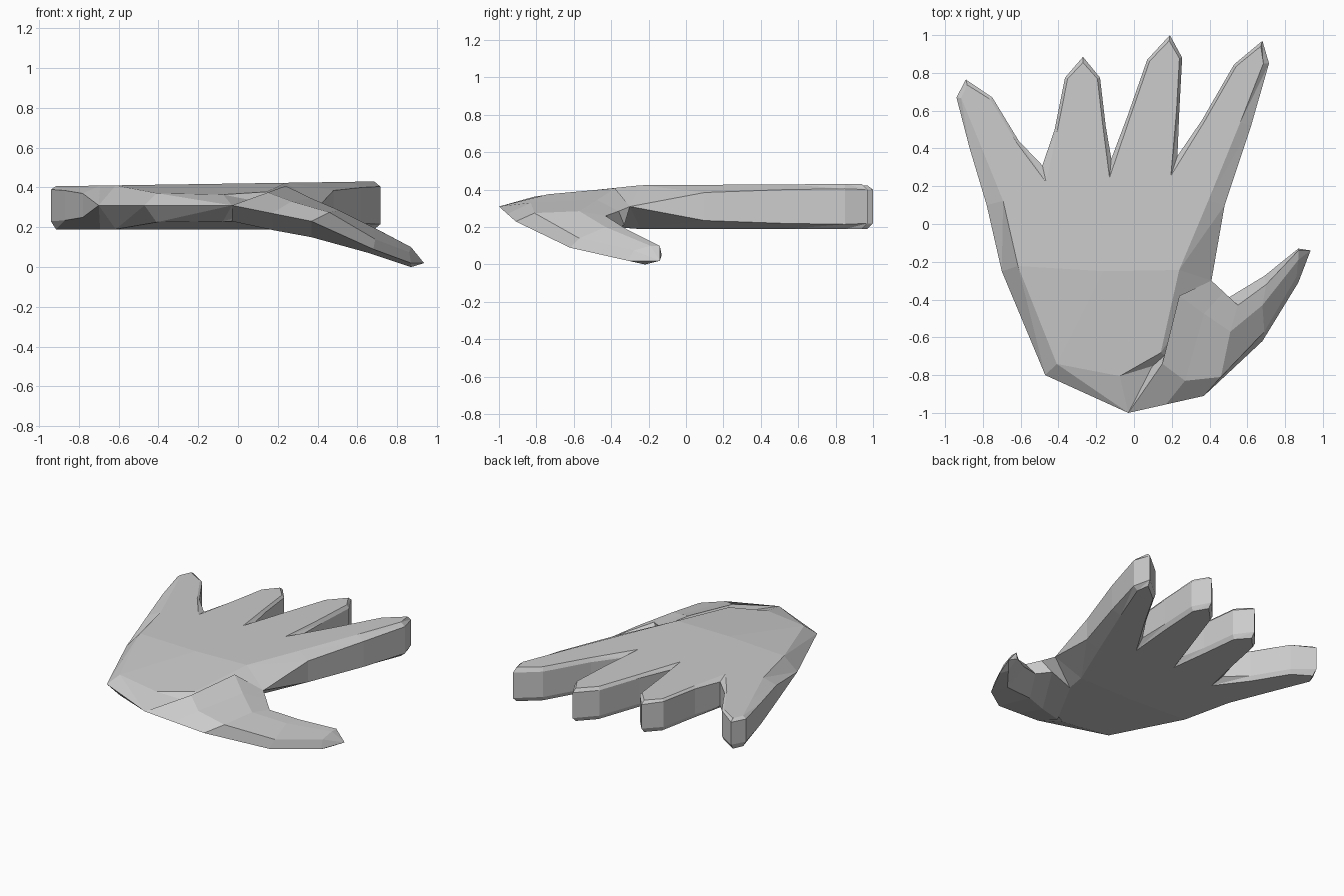
import bpy, bmesh
from mathutils import Vector
from mathutils.geometry import delaunay_2d_cdt

if "Cube" in bpy.data.objects:
    bpy.data.objects.remove(bpy.data.objects["Cube"])

GREY = (0.6, 0.6, 0.6, 1.0)
mat = bpy.data.materials.new("light_grey")
mat.use_nodes = True
mat.diffuse_color = GREY
bsdf = mat.node_tree.nodes["Principled BSDF"]
bsdf.inputs["Base Color"].default_value = GREY


def finish(bm, name):
    """Clean up the mesh and make a flat shaded object of it."""
    bmesh.ops.remove_doubles(bm, verts=bm.verts, dist=0.0005)
    bmesh.ops.recalc_face_normals(bm, faces=bm.faces)
    mesh = bpy.data.meshes.new(name)
    bm.to_mesh(mesh)
    bm.free()
    mesh.materials.append(mat)
    obj = bpy.data.objects.new(name, mesh)
    bpy.context.collection.objects.link(obj)
    return obj


# Palm and finger outline, clockwise: x, y, half height of side wall, bevel width
MID = 0.31
outline = [
    # little finger
    (-0.87, 0.40, 0.075, 0.06), (-0.94, 0.67, 0.08, 0.025),
    (-0.89, 0.765, 0.08, 0.03), (-0.75, 0.67, 0.09, 0.015),
    (-0.61, 0.44, 0.09, 0.015), (-0.485, 0.31, 0.085, 0.09),
    # ring finger
    (-0.42, 0.50, 0.09, 0.015), (-0.365, 0.775, 0.09, 0.015),
    (-0.27, 0.885, 0.085, 0.03), (-0.18, 0.775, 0.09, 0.015),
    (-0.15, 0.52, 0.09, 0.015), (-0.12, 0.345, 0.085, 0.10),
    # middle finger
    (-0.035, 0.57, 0.09, 0.015), (0.07, 0.87, 0.09, 0.015),
    (0.19, 1.0, 0.09, 0.03), (0.255, 0.88, 0.09, 0.015),
    (0.24, 0.60, 0.09, 0.015), (0.23, 0.36, 0.085, 0.11),
    # index finger
    (0.36, 0.55, 0.09, 0.015), (0.53, 0.845, 0.09, 0.015),
    (0.68, 0.97, 0.09, 0.03), (0.715, 0.85, 0.095, 0.03),
    (0.62, 0.52, 0.09, 0.06), (0.48, 0.10, 0.075, 0.09),
    # thumb web, wrist and outer palm
    (0.41, -0.30, 0.0, 0.18), (0.20, -0.72, 0.0, 0.07),
    (-0.03, -1.0, 0.0, 0.20), (-0.47, -0.80, 0.0, 0.085),
    (-0.70, -0.25, 0.0, 0.09), (-0.78, 0.10, 0.06, 0.09),
]
n = len(outline)
corners = [Vector(p[:2]) for p in outline]


def inset_point(i):
    a = (corners[i] - corners[i - 1]).normalized()
    b = (corners[(i + 1) % n] - corners[i]).normalized()
    inward = Vector((a.y + b.y, -a.x - b.x)).normalized()
    return corners[i] + inward * outline[i][3]


def top_z(p):
    return min(0.42 + 0.015 * p.x, 0.42 + 0.11 * (p.y + 0.3))


def bottom_z(p):
    return max(0.19, 0.19 - 0.08 * (p.y + 0.3))


inset = [inset_point(i) for i in range(n)]
flat = inset + [Vector((-0.16, -0.25))]
pts, _, tris, source, _, _ = delaunay_2d_cdt(
    flat, [], [list(range(n))], 1, 1e-5)

bm = bmesh.new()
rims = []
for side, height in ((1, top_z), (-1, bottom_z)):
    # bevelled band and triangulated broad face
    rim = [bm.verts.new((c.x, c.y, MID + side * p[2]))
           for c, p in zip(corners, outline)]
    face = [bm.verts.new((p.x, p.y, height(p))) for p in pts]
    loop = {s: face[k] for k, src in enumerate(source) for s in src}
    for i in range(n):
        j = (i + 1) % n
        bm.faces.new((rim[i], rim[j], loop[j]))
        bm.faces.new((rim[i], loop[j], loop[i]))
    for t in tris:
        bm.faces.new([face[k] for k in t])
    rims.append(rim)
# side walls between the two rims, pinched shut at the wrist
for i in range(n):
    j = (i + 1) % n
    if outline[i][2] or outline[j][2]:
        bm.faces.new((rims[0][i], rims[0][j], rims[1][j], rims[1][i]))
finish(bm, "palm_and_fingers")

# Thumb cross-sections: outer edge, outer ridge, inner ridge, web, underside
sections = [
    [(-0.03, -1.0, 0.31), (0.15, -0.74, 0.375), (0.24, -0.38, 0.408),
     (0.41, -0.30, 0.31), (0.20, -0.40, 0.20), (-0.03, -0.80, 0.23)],
    [(0.17, -0.955, 0.27), (0.27, -0.83, 0.33), (0.37, -0.475, 0.345),
     (0.475, -0.36, 0.285), (0.41, -0.33, 0.21), (0.18, -0.70, 0.185)],
    [(0.37, -0.91, 0.23), (0.46, -0.81, 0.275), (0.51, -0.57, 0.285),
     (0.55, -0.43, 0.26), (0.50, -0.39, 0.19), (0.37, -0.60, 0.15)],
    [(0.68, -0.62, 0.09), (0.69, -0.57, 0.14), (0.68, -0.43, 0.20),
     (0.70, -0.32, 0.19), (0.69, -0.275, 0.12), (0.66, -0.48, 0.07)],
    [(0.87, -0.31, 0.02), (0.86, -0.28, 0.075), (0.87, -0.19, 0.10),
     (0.87, -0.14, 0.10), (0.87, -0.13, 0.05), (0.87, -0.22, 0.0)],
]
bm = bmesh.new()
rings = [[bm.verts.new(p) for p in ring] for ring in sections]
tip = bm.verts.new((0.935, -0.14, 0.02))
for i in range(6):
    j = (i + 1) % 6
    for a, b in zip(rings, rings[1:]):
        bm.faces.new((a[i], a[j], b[j], b[i]))
    bm.faces.new((rings[-1][i], rings[-1][j], tip))
bm.faces.new(rings[0])
finish(bm, "thumb")
